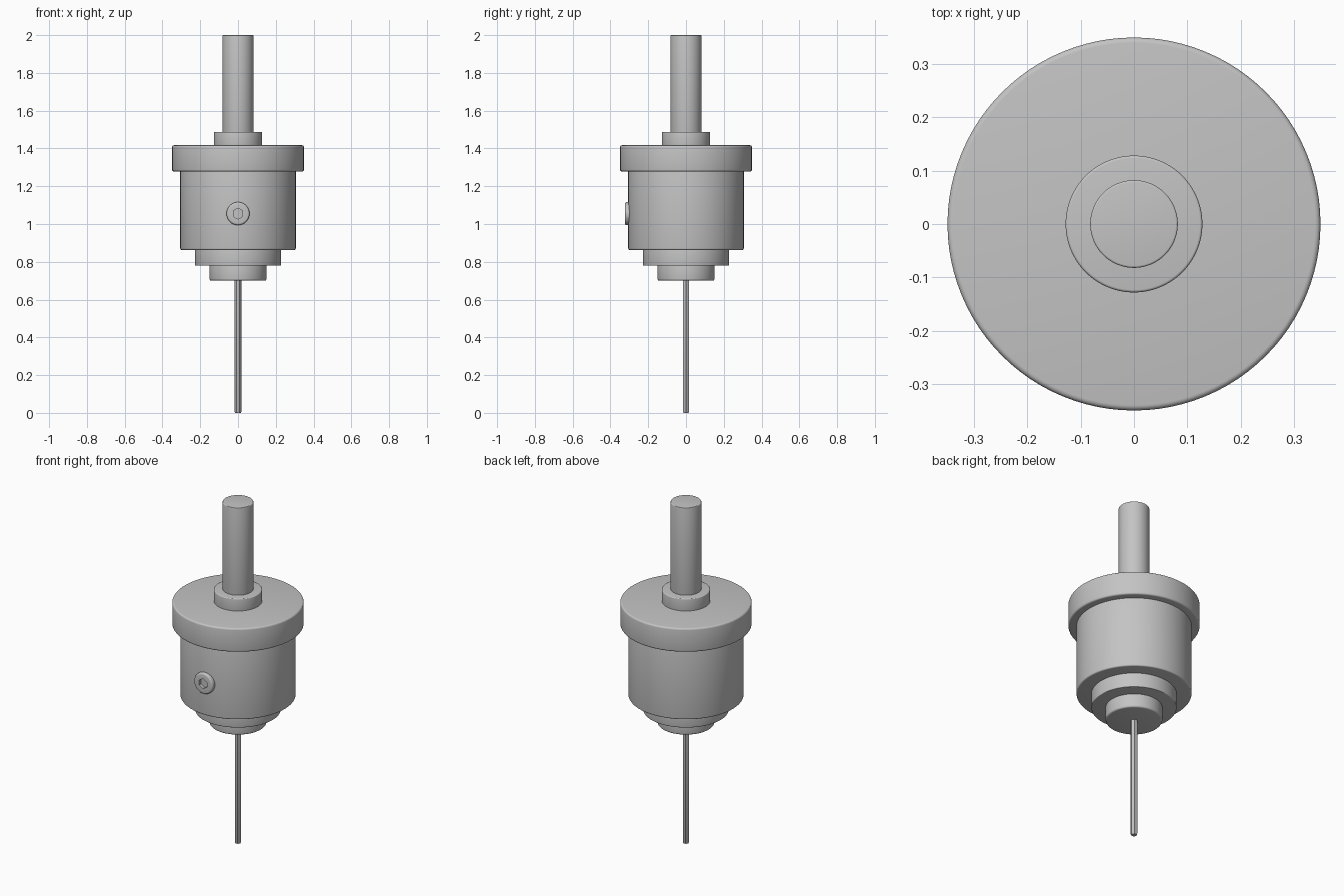
import bpy, math

if "Cube" in bpy.data.objects:
    bpy.data.objects.remove(bpy.data.objects["Cube"])

steel = bpy.data.materials.new("grey steel")
steel.diffuse_color = (0.55, 0.55, 0.55, 1)
steel.use_nodes = True
steel.node_tree.nodes["Principled BSDF"].inputs["Base Color"].default_value = steel.diffuse_color


def lathe(name, rings, segs=96):
    """Revolve rings (radius, height, is_hexagonal) around z and cap both ends."""
    verts, faces = [], []
    for r, z, hexagonal in rings:
        for i in range(segs):
            a = 2 * math.pi * i / segs
            k = r
            if hexagonal:  # r is the corner radius, corners at 30, 90, 150...
                off = (i * 360 / segs - 30) % 60 - 30
                k = r * math.cos(math.radians(30)) / math.cos(math.radians(off))
            verts.append((k * math.cos(a), k * math.sin(a), z))
    for j in range(len(rings) - 1):
        for i in range(segs):
            n = (i + 1) % segs
            faces.append((j * segs + i, j * segs + n, (j + 1) * segs + n, (j + 1) * segs + i))
    faces.append(tuple(reversed(range(segs))))
    last = (len(rings) - 1) * segs
    faces.append(tuple(range(last, last + segs)))
    mesh = bpy.data.meshes.new(name)
    mesh.from_pydata(verts, [], faces)
    mesh.materials.append(steel)
    obj = bpy.data.objects.new(name, mesh)
    bpy.context.collection.objects.link(obj)
    return obj


def rounded(r, z0, z1, b0, b1, steps=4):
    """Cylinder profile with rounded lower (b0) and upper (b1) rims."""
    rings = []
    for i in range(steps + 1):
        t = math.pi / 2 * i / steps
        rings.append((r - b0 + b0 * math.sin(t), z0 + b0 - b0 * math.cos(t), False))
    for i in range(steps + 1):
        t = math.pi / 2 * i / steps
        rings.append((r - b1 + b1 * math.cos(t), z1 - b1 + b1 * math.sin(t), False))
    return rings


# Stacked round parts: name, radius, bottom, top, lower rim, upper rim
parts = [
    ("shank", 0.082, 1.47, 2.0, 0.004, 0.004),
    ("shank_collar", 0.128, 1.41, 1.488, 0.004, 0.005),
    ("top_flange", 0.349, 1.278, 1.417, 0.010, 0.010),
    ("main_body", 0.306, 0.863, 1.285, 0.008, 0.004),
    ("lower_step", 0.227, 0.779, 0.87, 0.004, 0.004),
    ("nose_ring", 0.151, 0.70, 0.785, 0.010, 0.004),
]
objs = [lathe(n, rounded(r, a, b, c, d)) for n, r, a, b, c, d in parts]

# Thin hexagonal needle with a small tip chamfer
objs.append(lathe("hex_needle", [(0.015, 0, False), (0.0185, 0.006, False),
                                 (0.0185, 0.71, False)], 6))

# Set screw on the front with a recessed hexagonal socket
screw = lathe("set_screw", rounded(0.061, 0, 0.034, 0.002, 0.010)
              + [(0.029, 0.034, True), (0.029, 0.014, True)], 48)
screw.rotation_euler = (math.pi / 2, 0, 0)
screw.location = (0, -0.29, 1.055)
objs.append(screw)

# Smooth shading with sharp rims
for o in objs:
    o.select_set(True)
bpy.context.view_layer.objects.active = objs[0]
bpy.ops.object.shade_smooth_by_angle(angle=math.radians(35))
